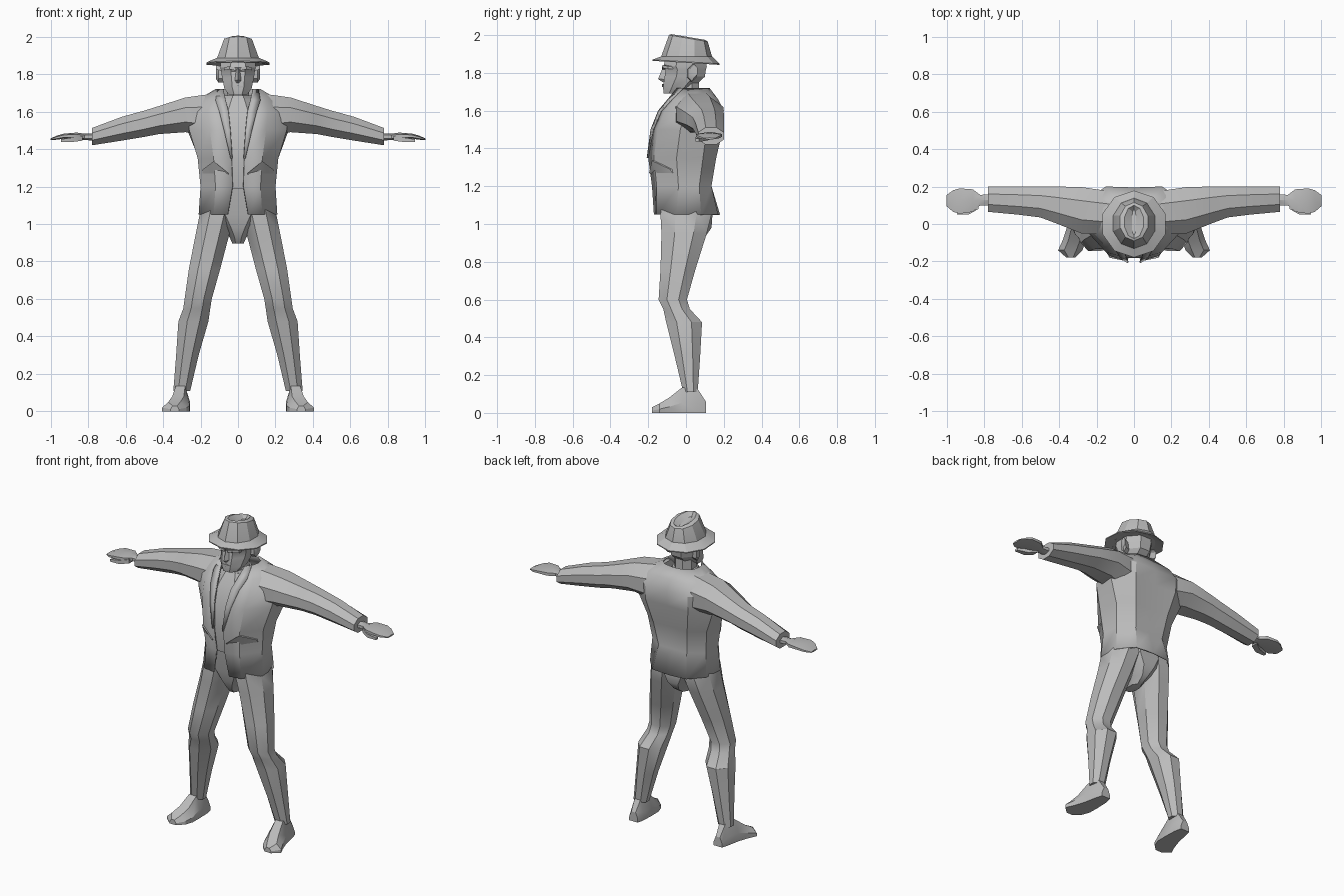
import bpy, bmesh, math

cloth = bpy.data.materials.new("plain grey")
cloth.diffuse_color = (0.5, 0.5, 0.5, 1)


def loft(name, rings, closed=True, cap=True, mirror=False, thick=0, smooth=35):
    """Skin a row of equal-length point rings."""
    bm = bmesh.new()
    rows = [[bm.verts.new(p) for p in r] for r in rings]
    n = len(rows[0])
    for a, b in zip(rows, rows[1:]):
        for i in range(n if closed else n - 1):
            j = (i + 1) % n
            bm.faces.new((a[i], a[j], b[j], b[i]))
    if closed and cap:
        bm.faces.new(rows[0])
        bm.faces.new(rows[-1])
    bmesh.ops.recalc_face_normals(bm, faces=bm.faces)
    me = bpy.data.meshes.new(name)
    bm.to_mesh(me)
    bm.free()
    me.shade_smooth()
    me.set_sharp_from_angle(angle=math.radians(smooth))
    me.materials.append(cloth)
    ob = bpy.data.objects.new(name, me)
    bpy.context.collection.objects.link(ob)
    if thick:
        s = ob.modifiers.new("thickness", 'SOLIDIFY')
        s.thickness = thick
    if mirror:
        ob.modifiers.new("mirror", 'MIRROR')
    return ob


def oval(a0, a1, b0, b1, n=8):
    """Flat-fronted polygon filling the given bounds."""
    t = [2 * math.pi * (i + .5) / n for i in range(n)]
    ca, sa = max(map(math.cos, t)), max(map(math.sin, t))
    return [((a0 + a1) / 2 + (a1 - a0) / 2 * math.cos(k) / ca,
             (b0 + b1) / 2 + (b1 - b0) / 2 * math.sin(k) / sa) for k in t]


def level(z, x0, x1, y0, y1, n=8, tilt=0):
    return [(x, y, z + tilt * y) for x, y in oval(x0, x1, y0, y1, n)]


def slice_x(x, y0, y1, z0, z1, n=8):
    return [(x, y, z) for y, z in oval(y0, y1, z0, z1, n)]


def body(name, table, **kw):
    """Central part: rows of z, half width, front y, back y."""
    return loft(name, [level(z, -w, w, a, b) for z, w, a, b in table], **kw)


# Jacket shell, open down the front: half sections from front edge to back
jacket = [
    (1.05, [(.055, -.17), (.13, -.155), (.21, -.05), (.20, .08), (.12, .17), (0, .18)]),
    (1.20, [(.03, -.18), (.12, -.155), (.20, -.04), (.19, .07), (.10, .135), (0, .135)]),
    (1.35, [(.035, -.20), (.13, -.17), (.215, -.05), (.21, .09), (.12, .16), (0, .155)]),
    (1.50, [(.045, -.18), (.15, -.15), (.26, -.03), (.27, .11), (.15, .195), (0, .19)]),
    (1.60, [(.055, -.14), (.16, -.11), (.27, 0), (.28, .11), (.15, .20), (0, .195)]),
    (1.66, [(.07, -.09), (.15, -.06), (.22, .02), (.22, .10), (.13, .17), (0, .165)]),
    (1.72, [(.085, -.04), (.11, -.01), (.12, .03), (.11, .08), (.07, .115), (0, .125)]),
]
loft("jacket", [[(x, y, z) for x, y in h] + [(-x, y, z) for x, y in h[-2::-1]]
                for z, h in jacket], closed=False, thick=.01)

# Lapels and collar folded over the front edge
lapel = []
for (z, h), w in zip(jacket[2:], (.005, .03, .045, .05, .03)):
    (ax, ay), (bx, by) = h[0], h[1]
    k = w / max(bx - ax, w)
    lapel.append([(ax - .004, ay - .008, z),
                  (ax + (bx - ax) * k, ay + (by - ay) * k - .008, z)])
loft("lapel", lapel, closed=False, thick=.008, mirror=True)

# Pocket flaps
loft("pocket_flap", [[(.05, -.196, 1.27), (.05, -.18, 1.27), (.05, -.18, 1.26)],
                     [(.13, -.18, 1.335), (.13, -.155, 1.335), (.13, -.155, 1.27)],
                     [(.19, -.085, 1.29), (.19, -.07, 1.29), (.19, -.07, 1.27)]], mirror=True)

# Sleeves
loft("sleeve", [slice_x(*r) for r in (
    (.10, -.06, .17, 1.45, 1.70), (.28, -.05, .197, 1.49, 1.675),
    (.42, .005, .20, 1.48, 1.63), (.50, .035, .20, 1.465, 1.605),
    (.62, .05, .20, 1.445, 1.572), (.78, .065, .20, 1.42, 1.512))], mirror=True)

# Hands
loft("hand", [slice_x(*r, n=6) for r in (
    (.76, .10, .16, 1.445, 1.485), (.82, .10, .155, 1.448, 1.482),
    (.86, .065, .185, 1.45, 1.488), (.93, .055, .19, 1.455, 1.482),
    (.965, .065, .18, 1.45, 1.472), (1.0, .095, .155, 1.447, 1.457))], mirror=True)
loft("thumb", [slice_x(*r, n=4) for r in (
    (.83, .08, .125, 1.445, 1.47), (.88, .052, .09, 1.438, 1.462),
    (.945, .05, .07, 1.438, 1.452))], mirror=True)

# Shirt, neck and shirt collar
body("shirt", [(1.19, .14, -.16, .10), (1.35, .16, -.182, .12), (1.50, .16, -.162, .14),
               (1.60, .13, -.12, .13), (1.67, .08, -.075, .09)])
body("neck", [(1.60, .06, -.06, .07), (1.78, .06, -.06, .07)])
body("shirt_collar", [(1.645, .082, -.085, .09), (1.685, .07, -.07, .085)])

# Trousers
body("trouser_seat", [(.895, .03, -.06, .05), (.93, .045, -.09, .10), (.98, .09, -.11, .135),
                      (1.05, .165, -.13, .14), (1.20, .165, -.15, .115)])
loft("trouser_leg", [level(*r) for r in (
    (1.15, .01, .18, -.12, .11), (1.05, .02, .205, -.135, .135),
    (.95, .045, .225, -.13, .11), (.76, .095, .262, -.135, .05),
    (.60, .14, .285, -.145, .005), (.55, .148, .292, -.12, .02),
    (.48, .158, .318, -.105, .085), (.30, .21, .33, -.06, .075),
    (.11, .255, .345, -.015, .062))], mirror=True)

# Shoes, lofted from heel to toe: y, inner x, outer x, top z
shoe = [(.105, .27, .33, .06), (.06, .26, .342, .13), (-.02, .257, .358, .135),
        (-.09, .258, .382, .08), (-.14, .275, .405, .05), (-.18, .315, .36, .03)]
loft("shoe", [[(a, y, 0), (b, y, 0), (b, y, h * .4), (b - (b - a) * .25, y, h),
               (a + (b - a) * .25, y, h), (a, y, h * .4)] for y, a, b, h in shoe],
     mirror=True, smooth=25)

# Head
body("head", [(1.69, .05, -.118, -.02), (1.725, .073, -.122, .04), (1.78, .085, -.113, .10),
              (1.815, .09, -.108, .105), (1.835, .095, -.12, .11), (1.90, .09, -.10, .10)],
     smooth=25)
loft("nose", [[(-.007, -.11, 1.83), (.007, -.11, 1.83), (0, -.122, 1.83)],
              [(-.021, -.108, 1.765), (.021, -.108, 1.765), (0, -.148, 1.768)],
              [(-.012, -.108, 1.752), (.012, -.108, 1.752), (0, -.125, 1.752)]])
loft("ear", [slice_x(*r, n=6) for r in (
    (.075, .005, .045, 1.755, 1.835), (.105, .01, .055, 1.755, 1.845),
    (.118, .025, .06, 1.775, 1.845))], mirror=True)
loft("brow", [slice_x(*r, n=4) for r in (
    (.012, -.126, -.10, 1.818, 1.832), (.045, -.124, -.09, 1.826, 1.842),
    (.075, -.095, -.07, 1.82, 1.835))], mirror=True)
loft("lips", [slice_x(*r, n=4) for r in (
    (-.032, -.121, -.10, 1.729, 1.734), (0, -.128, -.10, 1.724, 1.74),
    (.032, -.121, -.10, 1.729, 1.734))])

# Hat: creased crown and flared brim
loft("hat_crown", [level(z, -w, w, a, b, 10, t) for z, w, a, b, t in (
    (1.86, .115, -.135, .14, 0), (1.885, .112, -.132, .138, 0),
    (1.985, .074, -.09, .115, -.17), (1.992, .05, -.078, .10, -.17),
    (1.968, .012, -.06, .08, -.17))], smooth=20)
loft("hat_brim", [level(z, -w, w, a, b, 10, t) for z, w, a, b, t in (
    (1.865, .09, -.11, .12, 0), (1.853, .168, -.178, .178, -.06),
    (1.859, .168, -.178, .178, -.06), (1.887, .112, -.132, .138, 0))], smooth=20)
